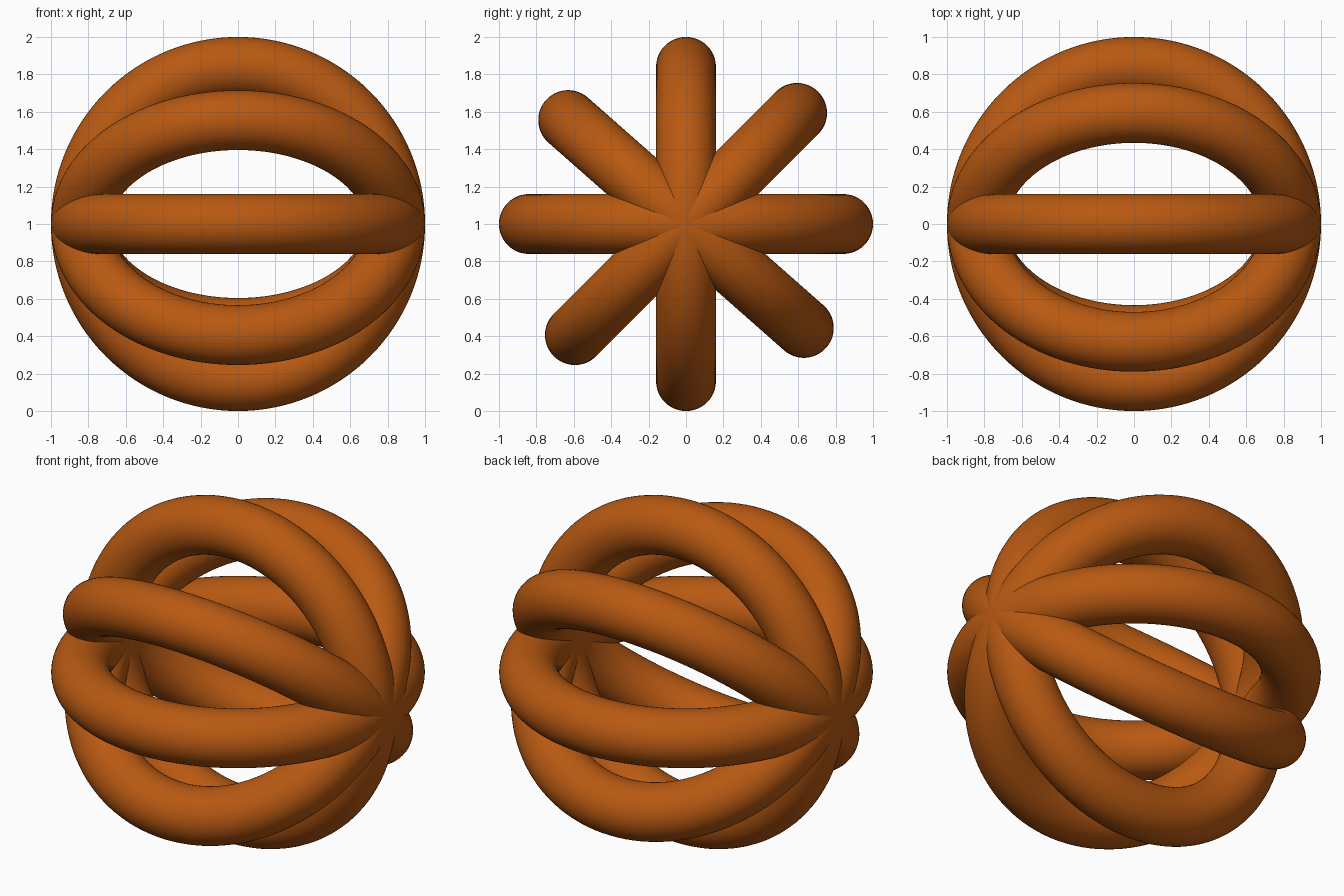
import bpy
import math

if "Cube" in bpy.data.objects:
    bpy.data.objects.remove(bpy.data.objects["Cube"])

MAJOR, MINOR, CENTRE_Z = 0.84, 0.16, 1.0

mat = bpy.data.materials.new("burnt_orange")
mat.diffuse_color = (0.48, 0.10, 0.006, 1.0)
mat.use_nodes = True
mat.node_tree.nodes["Principled BSDF"].inputs["Base Color"].default_value = mat.diffuse_color


def ring(name, tilt):
    """Round ring through both x poles, tilted about the x axis."""
    bpy.ops.mesh.primitive_torus_add(
        major_radius=MAJOR, minor_radius=MINOR,
        major_segments=128, minor_segments=48,
        location=(0, 0, CENTRE_Z), rotation=(math.radians(tilt), 0, 0))
    obj = bpy.context.object
    obj.name = name
    obj.data.materials.append(mat)
    bpy.ops.object.shade_smooth()


# Four interlocking rings sharing the same centre and poles
for name, tilt in (("level_ring", 0), ("upright_ring", 90),
                   ("back_rising_ring", 45), ("front_rising_ring", -41.4)):
    ring(name, tilt)
